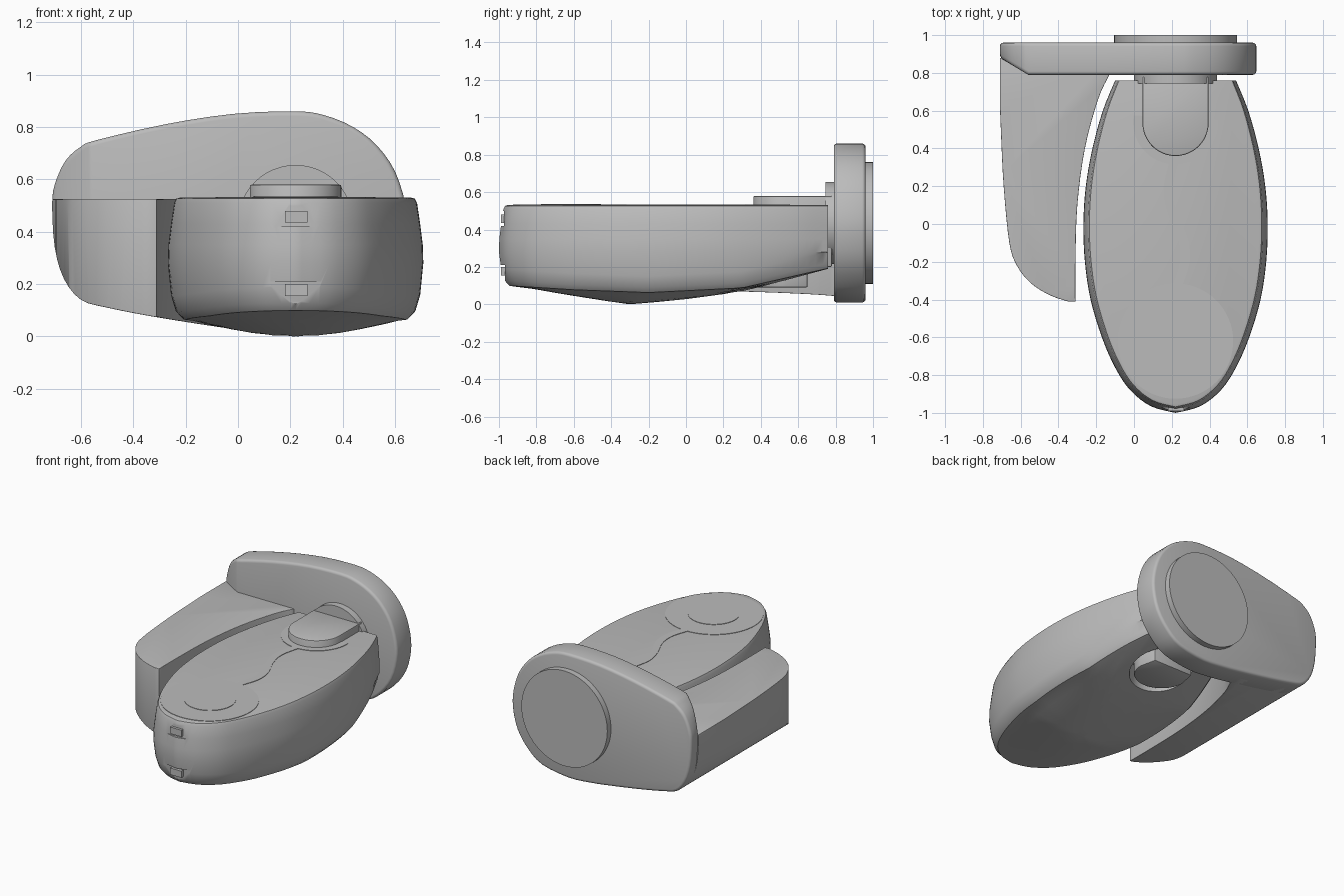
import bpy, bmesh, math
from mathutils import Vector

if "Cube" in bpy.data.objects:
    bpy.data.objects.remove(bpy.data.objects["Cube"])

grey = bpy.data.materials.new("plain_grey")
grey.use_nodes = True
COLOUR = (0.5, 0.5, 0.5, 1)
grey.diffuse_color = COLOUR
grey.node_tree.nodes["Principled BSDF"].inputs["Base Color"].default_value = COLOUR
CX = 0.22


def finish(name, bm):
    bmesh.ops.recalc_face_normals(bm, faces=bm.faces)
    mesh = bpy.data.meshes.new(name)
    bm.to_mesh(mesh)
    bm.free()
    mesh.materials.append(grey)
    ob = bpy.data.objects.new(name, mesh)
    bpy.context.collection.objects.link(ob)
    return ob


def activate(ob):
    bpy.ops.object.select_all(action='DESELECT')
    ob.select_set(True)
    bpy.context.view_layer.objects.active = ob


def smooth(ob, angle=35):
    activate(ob)
    bpy.ops.object.shade_smooth_by_angle(angle=math.radians(angle))
    return ob


def boolean(ob, cutter, op):
    mod = ob.modifiers.new("cut", 'BOOLEAN')
    mod.operation, mod.object, mod.solver = op, cutter, 'EXACT'
    activate(ob)
    bpy.ops.object.modifier_apply(modifier=mod.name)
    bpy.data.objects.remove(cutter)


def bevel(ob, width, segments=3, angle=40):
    mod = ob.modifiers.new("round", 'BEVEL')
    mod.width, mod.segments = width, segments
    mod.limit_method, mod.angle_limit = 'ANGLE', math.radians(angle)
    activate(ob)
    bpy.ops.object.modifier_apply(modifier=mod.name)


def spline(pts, closed=False, steps=4):
    """Smooth curve through the points."""
    p = [Vector(q) for q in pts]
    n, out = len(p), []
    for i in range(n if closed else n - 1):
        if closed:
            a, b, c, d = (p[(i + k) % n] for k in (-1, 0, 1, 2))
        else:
            a, b, c, d = p[max(i - 1, 0)], p[i], p[i + 1], p[min(i + 2, n - 1)]
        for s in range(steps):
            t = s / steps
            out.append(b + (c - a) * t / 2 + (2 * a - 5 * b + 4 * c - d) * t * t / 2
                       + (3 * b - a - 3 * c + d) * t ** 3 / 2)
    return out if closed else out + [p[-1]]


def prism(name, pts, lo, hi, axis='z'):
    """Extrude an outline along z (points x, y) or along y (points x, z)."""
    bm = bmesh.new()
    put = (lambda q, h: (q[0], q[1], h)) if axis == 'z' else (lambda q, h: (q[0], h, q[1]))
    rings = [[bm.verts.new(put(q, h)) for q in pts] for h in (lo, hi)]
    n = len(pts)
    for i in range(n):
        j = (i + 1) % n
        bm.faces.new((rings[0][i], rings[0][j], rings[1][j], rings[1][i]))
    bm.faces.new(rings[0])
    bm.faces.new(rings[1])
    return finish(name, bm)


def circle(x, y, r, n=48, start=0, end=2 * math.pi):
    return [(x + r * math.cos(start + (end - start) * i / n),
             y + r * math.sin(start + (end - start) * i / n)) for i in range(n)]


def box(name, x0, x1, y0, y1, z0, z1):
    return prism(name, [(x0, y0), (x1, y0), (x1, y1), (x0, y1)], z0, z1)


def along(table, y):
    """Linear lookup of height along the length."""
    for (a, u), (b, v) in zip(table, table[1:]):
        if y <= b:
            return u + (v - u) * max(0, (y - a) / (b - a))
    return table[-1][1]


# Main body: half plan outline, mirrored, then lofted through rings
half = spline([(0.32, 0.76), (0.385, 0.6), (0.44, 0.4), (0.475, 0.2), (0.488, 0),
               (0.48, -0.2), (0.45, -0.4), (0.39, -0.6), (0.32, -0.76), (0.24, -0.88),
               (0.13, -0.965), (0, -1)])
plan = [(q.x, q.y) for q in half] + [(-q.x, q.y) for q in half[-2::-1]]
rim = [(-1, 0.1), (-0.6, 0.075), (-0.2, 0.06), (0.3, 0.085), (0.76, 0.19)]
keel = [(-1, 0.1), (-0.7, 0.045), (-0.3, 0.0), (0, 0.025), (0.3, 0.06), (0.76, 0.17)]
bm = bmesh.new()
rings = []
for inset, level in [(0.045, 0.53), (0.032, 0.526), (0.024, 0.51), (0.012, 0.43),
                     (0.002, 0.35), (0, 0.28), (0.012, 0.09), (0.03, 0.03), (0.055, 0.003),
                     (0.085, 0)]:
    ring = []
    for x, y in plan:
        yy = 0.75 + (y - 0.75) * (1 - inset / 1.75)
        zz = level if level > 0.2 else along(rim, yy) + level
        ring.append(bm.verts.new((CX + x * (1 - inset / 0.488), yy, zz)))
    rings.append(ring)
for t in (0.85, 0.65, 0.45, 0.25, 0.08):
    ring = []
    for v in rings[9]:
        y = -0.25 + (v.co.y + 0.25) * t
        mix = t * t
        ring.append(bm.verts.new((CX + (v.co.x - CX) * t, y,
                                  along(keel, y) * (1 - mix) + along(rim, y) * mix)))
    rings.append(ring)
n = len(plan)
for a, b in zip(rings, rings[1:]):
    for i in range(n):
        bm.faces.new((a[i], a[(i + 1) % n], b[(i + 1) % n], b[i]))
bm.faces.new(rings[0])
bm.faces.new(rings[-1])
body = finish("main_body", bm)

# Underside recess round the pivot, and the two latch notches in the nose
recess = prism("recess_cutter", circle(CX, 0.54, 0.24), -0.1, 0.2)
for v in recess.data.vertices:
    if v.co.z > 0:
        v.co.x = CX + (v.co.x - CX) * 0.8
        v.co.y = 0.54 + (v.co.y - 0.54) * 0.8
boolean(body, recess, 'DIFFERENCE')
boolean(body, box("upper_notch", 0.12, 0.33, -1.1, -0.972, 0.42, 0.5), 'DIFFERENCE')
boolean(body, box("lower_notch", 0.1, 0.35, -1.1, -0.967, 0.12, 0.21), 'DIFFERENCE')
smooth(body)
for name, z in (("upper_latch", 0.435), ("lower_latch", 0.155)):
    box(name, 0.18, 0.265, -0.99, -0.94, z, z + 0.045)

# Thin flush panels on the top face
TOP = 0.528
smooth(prism("nose_panel", circle(CX, -0.62, 0.305, 64), TOP, 0.533))
smooth(prism("nose_button", circle(CX, -0.615, 0.16), TOP, 0.536))
smooth(prism("pivot_panel", circle(CX, 0.54, 0.225, 32, math.pi * 0.95, math.pi * 2.05),
             TOP, 0.533))
wave = spline([(0.19, 0.34), (0.155, 0.18), (0.18, 0.05), (0.235, -0.08), (0.245, -0.2),
               (0.2, -0.34)])
smooth(prism("wavy_strip", [(q.x, q.y) for q in wave]
             + [(q.x + 0.05, q.y) for q in wave[::-1]], TOP, 0.533))

# Pivot tongue running through the body, with the round joint behind it
nose = circle(CX, 0.535, 0.175, 24, math.pi, 2 * math.pi) + [(CX + 0.175, 0.535)]
tongue = prism("pivot_tongue", nose + [(CX + 0.175, 0.78), (CX - 0.175, 0.78)], 0.2, 0.58)
bevel(tongue, 0.008, 2)
smooth(tongue)
foot = prism("pivot_foot", nose + [(CX + 0.15, 0.65), (CX - 0.15, 0.65)], 0.09, 0.21)
bevel(foot, 0.008, 2)
smooth(foot)
smooth(prism("pivot_joint", circle(CX, 0.435, 0.22), 0.745, 0.83, 'y'))

# Mounting plate: rounded outline trimmed by a plan with a slanted end
outline = spline([(-0.71, 0.5), (-0.7, 0.58), (-0.66, 0.67), (-0.6, 0.725), (-0.54, 0.75),
                  (-0.28, 0.81), (-0.02, 0.85), (0.22, 0.86), (0.33, 0.845), (0.44, 0.8),
                  (0.53, 0.73), (0.6, 0.63), (0.64, 0.5), (0.645, 0.38), (0.61, 0.24),
                  (0.53, 0.125), (0.42, 0.045), (0.22, 0.01), (0.05, 0.02), (-0.1, 0.04),
                  (-0.32, 0.075), (-0.5, 0.11), (-0.6, 0.14), (-0.665, 0.22), (-0.7, 0.34)],
                 closed=True, steps=3)
plate = prism("mounting_plate", outline, 0.79, 0.96, 'y')
boolean(plate, prism("plate_plan", [(-0.8, 1), (-0.8, 0.92), (-0.71, 0.88), (-0.56, 0.79),
                                    (-0.5, 0.7), (0.9, 0.7), (0.9, 1)], -0.2, 1.2), 'INTERSECT')
bevel(plate, 0.018, 3, 50)
smooth(plate)
smooth(prism("rear_disc", circle(CX, 0.435, 0.325, 64), 0.95, 1.0, 'y'))

# Side arm: plan outline trimmed by the same plate outline
left = spline([(-0.72, 0.9), (-0.705, 0.5), (-0.69, 0.2), (-0.66, -0.1), (-0.62, -0.22),
               (-0.55, -0.31), (-0.45, -0.375), (-0.35, -0.41)])
right = spline([(-0.31, -0.41), (-0.31, -0.2), (-0.3, 0.1), (-0.26, 0.4), (-0.19, 0.66),
                (-0.13, 0.79)])
arm = prism("side_arm", [(q.x, q.y) for q in left + right] + [(-0.13, 0.9)], -0.1, 0.525)
boolean(arm, prism("arm_section", outline, -0.7, 0.88, 'y'), 'INTERSECT')
bevel(arm, 0.025, 3, 50)
smooth(arm, 40)
